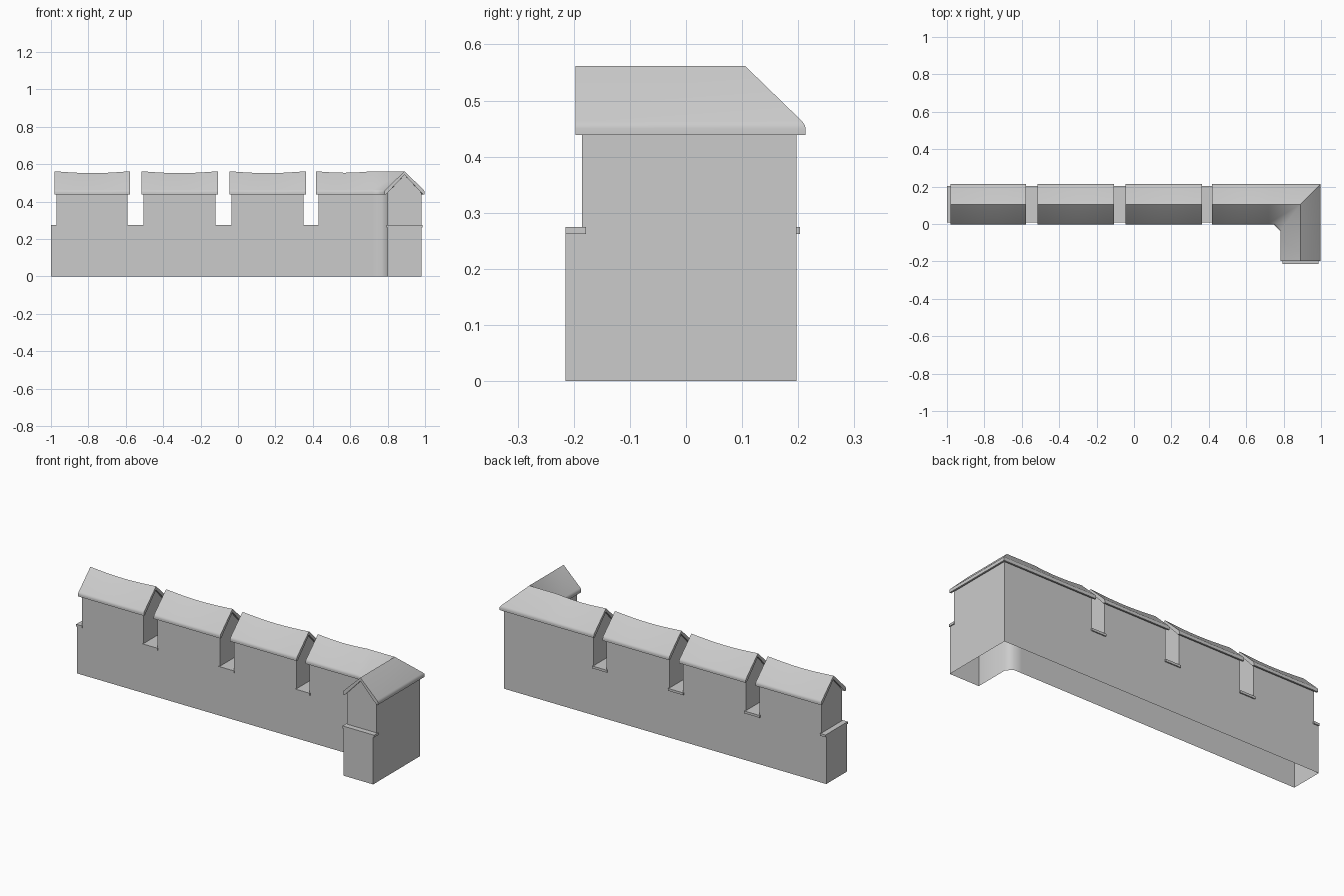
import bpy, bmesh, math

if "Cube" in bpy.data.objects:
    bpy.data.objects.remove(bpy.data.objects["Cube"])

RIDGE_Y, RIDGE_X = 0.105, 0.89      # centre lines of the long and short arms
HALF = 0.0915                       # half wall thickness


def finish(bm, name):
    bmesh.ops.remove_doubles(bm, verts=bm.verts, dist=1e-5)
    bmesh.ops.recalc_face_normals(bm, faces=bm.faces)
    me = bpy.data.meshes.new(name)
    bm.to_mesh(me)
    bm.free()
    ob = bpy.data.objects.new(name, me)
    bpy.context.collection.objects.link(ob)
    bpy.ops.object.select_all(action='DESELECT')
    ob.select_set(True)
    bpy.context.view_layer.objects.active = ob
    bpy.ops.object.shade_smooth_by_angle(angle=math.radians(47))
    return ob


def sweep(name, profile, stations, skip=()):
    """Sweep a closed (offset, z) profile; skip lists profile edges left open."""
    bm = bmesh.new()
    rings = []
    for cx, cy, outer, inner, sag in stations:
        ring = []
        for d, z in profile:
            v = outer if d >= 0 else inner
            dz = sag * max(0, (z - 0.44) / 0.12)
            ring.append(bm.verts.new((cx + abs(d) * v[0], cy + abs(d) * v[1], z - dz)))
        rings.append(ring)
    n = len(profile)
    for a, b in zip(rings, rings[1:]):
        for i in range(n):
            if i not in skip:
                j = (i + 1) % n
                bm.faces.new((a[i], a[j], b[j], b[i]))
    bm.faces.new(rings[0])
    bm.faces.new(rings[-1])
    return finish(bm, name)


def straight(x0, x1, sag=0.0, steps=8):
    return [(x0 + (x1 - x0) * t / steps, RIDGE_Y, (0, 1), (0, -1),
             sag * math.sin(math.pi * t / steps)) for t in range(steps + 1)]


def corner(x0, y_end, sag=0.0):
    """Path turning the corner: mitred outside, chamfered inside."""
    return straight(x0, 0.72, sag) + [
        (RIDGE_X, RIDGE_Y, (1, 1), (-1.33, -1), 0),
        (RIDGE_X, RIDGE_Y, (1, 1), (-1, -1.33), 0),
        (RIDGE_X, y_end, (1, 0), (-1, 0), 0)]


def box(name, x0, x1, y0, y1, z0, z1):
    bm = bmesh.new()
    bmesh.ops.create_cube(bm, size=1)
    for v in bm.verts:
        v.co = (x0 + (v.co.x + .5) * (x1 - x0), y0 + (v.co.y + .5) * (y1 - y0),
                z0 + (v.co.z + .5) * (z1 - z0))
    return finish(bm, name)


base = [(-HALF, 0), (-HALF, .27), (HALF, .27), (HALF, 0)]
gable = [(-HALF, .27), (-HALF, .445), (0, .543), (HALF, .445), (HALF, .27)]
side = [(0, .562), (.102, .463), (.107, .456), (.108, .45), (.108, .439), (.098, .439), (0, .543)]
tiles = side + [(-d, z) for d, z in side[-2:0:-1]]

# L-shaped lower wall, open underneath
sweep("lower_wall", base, corner(-1.0, -.215), skip=(1, 3))

# three straight merlons with sagging gable roofs
for i, (x0, x1) in enumerate([(-.97, -.59), (-.505, -.12), (-.035, .35)]):
    sweep(f"merlon_{i}", gable, straight(x0, x1), skip=(1, 2, 4))
    sweep(f"merlon_roof_{i}", tiles, straight(x0 - .011, x1 + .013, .010))

# corner merlon and its roof
sweep("corner_merlon", gable, corner(.43, -.185), skip=(1, 2, 4))
sweep("corner_roof", tiles, corner(.418, -.197, .008))

# sill slabs in the gaps and at both wall ends
for i, (x0, x1) in enumerate([(-1, -.965), (-.595, -.50), (-.125, -.03), (.345, .435)]):
    box(f"sill_{i}", x0, x1, .008, .203, .262, .275)
box("sill_front", .793, .987, -.215, -.178, .262, .275)
